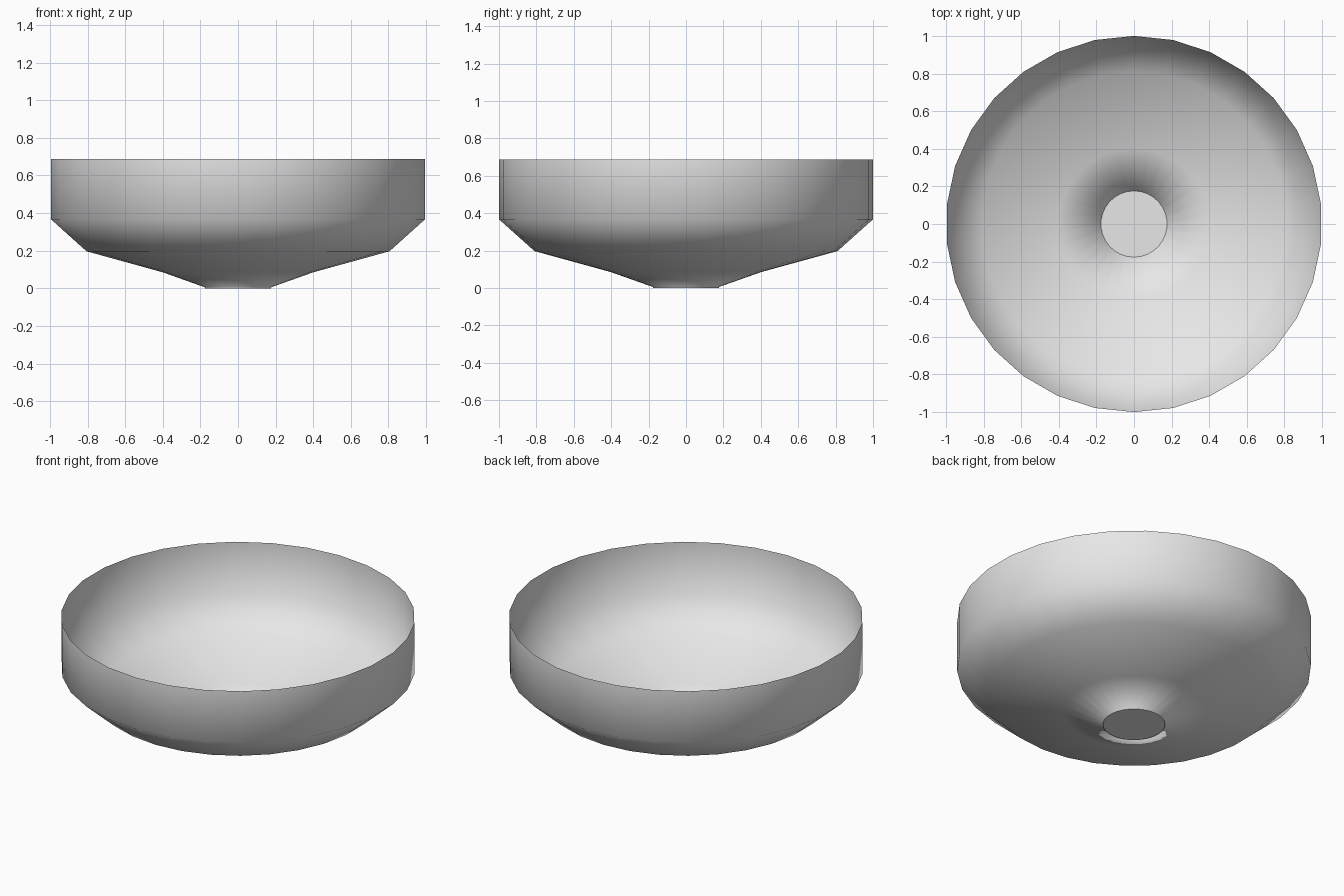
import bpy
import bmesh
from math import sin, cos, tau

cube = bpy.data.objects.get("Cube")
if cube:
    bpy.data.objects.remove(cube)

SIDES = 30

# Plain grey for the whole bowl
grey = bpy.data.materials.new("light_grey")
grey.use_nodes = True
colour = (0.8, 0.8, 0.8, 1)
grey.diffuse_color = colour
grey.node_tree.nodes["Principled BSDF"].inputs["Base Color"].default_value = colour

# Radius and height from the foot up to the open rim
profile = [(0.176, 0), (0.176, 0.005), (0.402, 0.085),
           (0.81, 0.197), (1, 0.367), (1, 0.688)]

bm = bmesh.new()


def ring(radius, height):
    # Corners lie on the y axis, flats on the x axis
    return [bm.verts.new((radius * sin(tau * i / SIDES),
                          -radius * cos(tau * i / SIDES), height))
            for i in range(SIDES)]


rings = [ring(r, z) for r, z in profile]

# Thin open wall
for low, high in zip(rings, rings[1:]):
    for i in range(SIDES):
        j = (i + 1) % SIDES
        face = bm.faces.new((low[i], low[j], high[j], high[i]))
        face.smooth = True

# Flat round base with a crisp edge
base = bm.faces.new(rings[0][::-1])
for edge in base.edges:
    edge.smooth = False

mesh = bpy.data.meshes.new("bowl")
bm.to_mesh(mesh)
bm.free()
mesh.materials.append(grey)
bowl = bpy.data.objects.new("bowl", mesh)
bpy.context.collection.objects.link(bowl)
